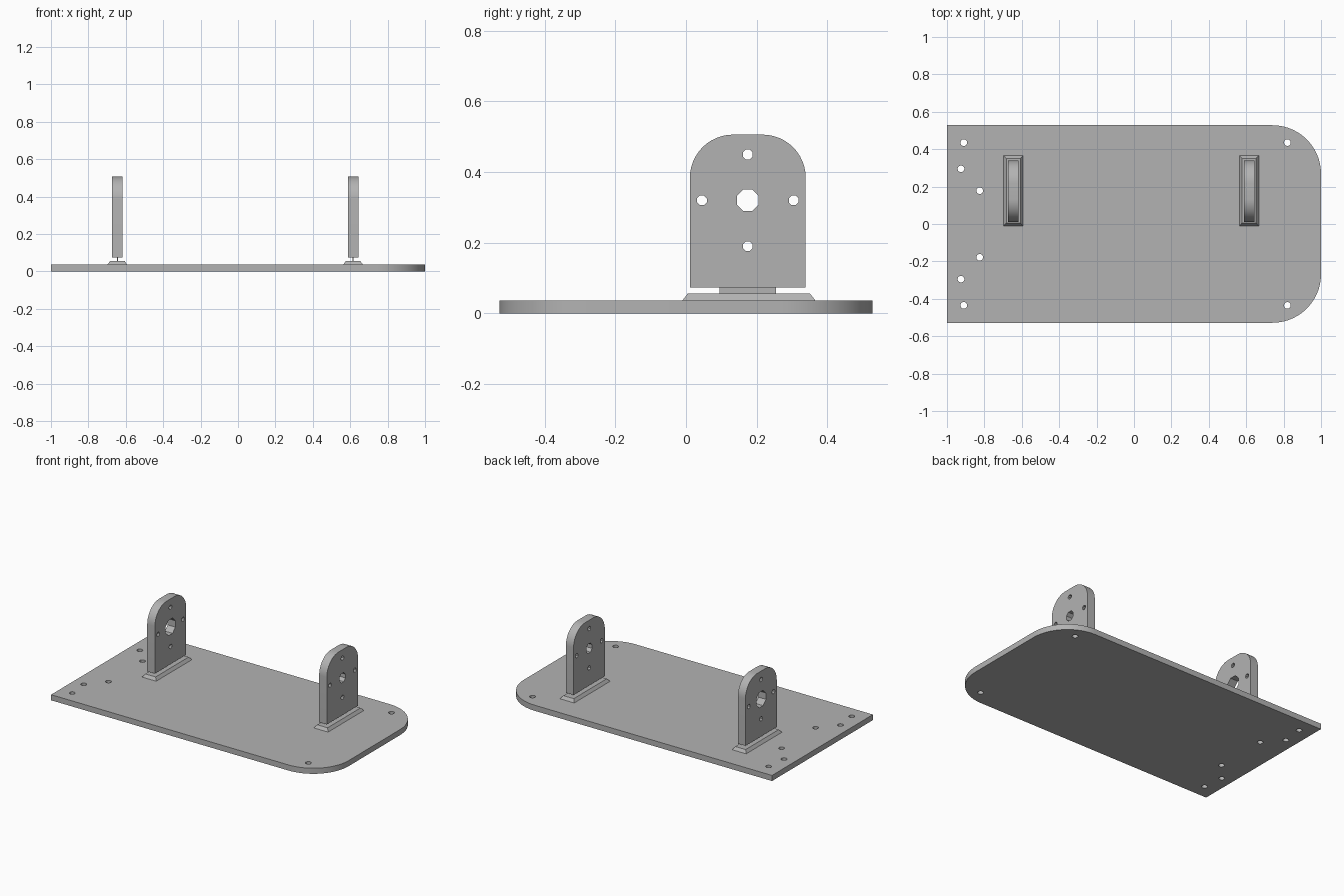
import bpy, bmesh
from math import pi, cos, sin
from mathutils import Matrix, Euler

default = bpy.data.objects.get("Cube")
if default:
    bpy.data.objects.remove(default, do_unlink=True)

grey = bpy.data.materials.new("plain grey")
grey.use_nodes = True
COLOUR = (0.45, 0.45, 0.45, 1)
grey.diffuse_color = COLOUR
grey.node_tree.nodes["Principled BSDF"].inputs["Base Color"].default_value = COLOUR


def arc(cx, cy, r, start, end, steps):
    return [(cx + r * cos(start + (end - start) * i / steps),
             cy + r * sin(start + (end - start) * i / steps)) for i in range(steps + 1)]


def circle(cx, cy, r, sides):
    return arc(cx, cy, r, pi / sides, 2 * pi + pi / sides, sides)[:-1]


def add_mesh(name, mesh):
    mesh.materials.clear()
    mesh.materials.append(grey)
    obj = bpy.data.objects.new(name, mesh)
    bpy.context.collection.objects.link(obj)
    bpy.ops.object.select_all(action='DESELECT')
    obj.select_set(True)
    bpy.context.view_layer.objects.active = obj
    bpy.ops.object.shade_smooth_by_angle(angle=pi / 6)
    return obj


def slab(name, loops, thickness, matrix):
    """Flat outline with holes, given a thickness about its own plane."""
    curve = bpy.data.curves.new(name + " outline", 'CURVE')
    curve.dimensions, curve.fill_mode = '2D', 'BOTH'
    curve.extrude = thickness / 2
    for loop in loops:
        spline = curve.splines.new('POLY')
        spline.points.add(len(loop) - 1)
        for point, (x, y) in zip(spline.points, loop):
            point.co = (x, y, 0, 1)
        spline.use_cyclic_u = True
    helper = bpy.data.objects.new(name + " outline", curve)
    bpy.context.collection.objects.link(helper)
    mesh = bpy.data.meshes.new_from_object(helper)
    bpy.data.objects.remove(helper, do_unlink=True)
    bm = bmesh.new()
    bm.from_mesh(mesh)
    bmesh.ops.remove_doubles(bm, verts=bm.verts, dist=0.0001)
    bmesh.ops.recalc_face_normals(bm, faces=bm.faces)
    bm.to_mesh(mesh)
    bm.free()
    mesh.transform(matrix)
    return add_mesh(name, mesh)


def block(name, size, top_size, centre, z0, z1):
    """Box whose top may be smaller than its bottom."""
    bm = bmesh.new()
    bmesh.ops.create_cube(bm, size=1)
    for v in bm.verts:
        w, d = top_size if v.co.z > 0 else size
        v.co = (centre[0] + v.co.x * w, centre[1] + v.co.y * d, z1 if v.co.z > 0 else z0)
    mesh = bpy.data.meshes.new(name)
    bm.to_mesh(mesh)
    bm.free()
    return add_mesh(name, mesh)


# Base plate: two rounded corners and mirrored pairs of screw holes
T, HALF, R = 0.037, 0.528, 0.26
outline = [(-1, HALF), (-1, -HALF)]
outline += arc(1 - R, -HALF + R, R, -pi / 2, 0, 20)
outline += arc(1 - R, HALF - R, R, 0, pi / 2, 20)
holes = [circle(x, side * y, 0.018, 16) for side in (-1, 1)
         for x, y in ((-0.91, 0.435), (-0.925, 0.295), (-0.825, 0.178), (0.82, 0.435))]
slab("base_plate", [outline] + holes, T, Matrix.Translation((0, 0, T / 2)))

# Upright brackets, each on a sloped foot
Y, Z, HW, TOP, BOTTOM, CR = 0.175, 0.32, 0.164, 0.506, 0.073, 0.122
upright = Euler((pi / 2, 0, pi / 2)).to_matrix().to_4x4()
for side, x, bore in (("right", -0.645, 0.055), ("left", 0.615, 0.033)):
    shape = [(Y - HW, BOTTOM), (Y + HW, BOTTOM)]
    shape += arc(Y + HW - CR, TOP - CR, CR, 0, pi / 2, 12)
    shape += arc(Y - HW + CR, TOP - CR, CR, pi / 2, pi, 12)
    cuts = [circle(Y, Z, bore, 8)]
    cuts += [circle(Y + 0.13 * cos(a), Z + 0.13 * sin(a), 0.015, 8)
             for a in (0, pi / 2, pi, 3 * pi / 2)]
    slab(side + "_bracket", [shape] + cuts, 0.056, Matrix.Translation((x, 0, 0)) @ upright)
    block(side + "_foot", (0.104, 0.376), (0.076, 0.346), (x, Y + 0.003), T, 0.056)
    block(side + "_web", (0.006, 0.16), (0.006, 0.16), (x, Y), 0.056, BOTTOM)
